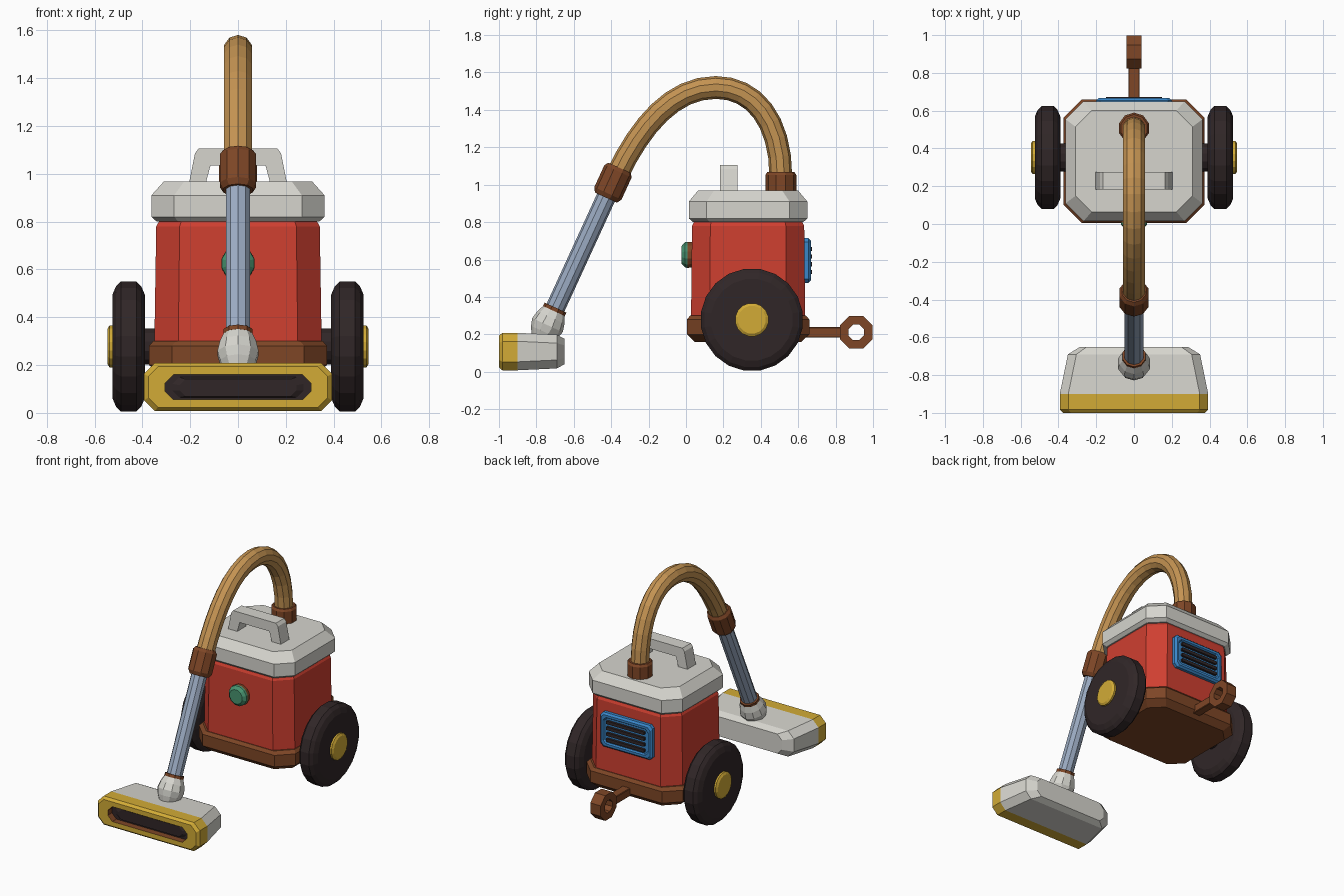
import bpy, bmesh, math
from mathutils import Vector
from mathutils.geometry import interpolate_bezier

if "Cube" in bpy.data.objects:
    bpy.data.objects.remove(bpy.data.objects["Cube"], do_unlink=True)


def material(name, rgb):
    lin = [((c / 255 + 0.055) / 1.055) ** 2.4 for c in rgb]
    m = bpy.data.materials.new(name)
    m.use_nodes = True
    m.diffuse_color = (*lin, 1)
    m.node_tree.nodes["Principled BSDF"].inputs["Base Color"].default_value = (*lin, 1)
    return m


red = material("red_paint", (207, 63, 48))
grey = material("light_grey", (214, 213, 206))
brown = material("brown", (126, 70, 38))
dark = material("dark_rubber", (48, 38, 39))
tan = material("tan_hose", (196, 147, 82))
steel = material("steel_blue", (155, 171, 194))
yellow = material("yellow", (210, 171, 54))
blue = material("blue", (57, 134, 200))
green = material("green", (72, 148, 112))


def loft(name, rings, mats, segment_mats=None, closed=False, cap_mats=(0, 0)):
    """Skin a list of equal point rings; each band may have its own material."""
    bm = bmesh.new()
    loops = [[bm.verts.new(p) for p in ring] for ring in rings]
    n, count = len(loops[0]), len(loops)
    for i in range(count if closed else count - 1):
        a, b = loops[i], loops[(i + 1) % count]
        for j in range(n):
            k = (j + 1) % n
            f = bm.faces.new((a[j], a[k], b[k], b[j]))
            f.material_index = segment_mats[i] if segment_mats else 0
    if not closed:
        for loop, index in zip((loops[0], loops[-1]), cap_mats):
            bm.faces.new(loop).material_index = index
    bmesh.ops.recalc_face_normals(bm, faces=bm.faces)
    mesh = bpy.data.meshes.new(name)
    bm.to_mesh(mesh)
    bm.free()
    for m in mats:
        mesh.materials.append(m)
    obj = bpy.data.objects.new(name, mesh)
    bpy.context.collection.objects.link(obj)
    return obj


def octagon(hx, hy, c):
    """Rectangle with cut corners."""
    return [(hx, c - hy), (hx, hy - c), (hx - c, hy), (c - hx, hy),
            (-hx, hy - c), (-hx, c - hy), (c - hx, -hy), (hx - c, -hy)]


def flat_ring(hx, hy, c, z):
    return [(x, y + 0.332, z) for x, y in octagon(hx, hy, c)]


def upright_ring(hx, hz, c, y, z):
    return [(x, y, v + z) for x, v in octagon(hx, hz, c)]


def circle(origin, direction, radius, sides):
    q = Vector(direction).to_track_quat("Z", "Y")
    turns = [math.tau * (i + 0.5) / sides for i in range(sides)]
    return [Vector(origin) + q @ Vector((math.cos(t), math.sin(t), 0)) * radius for t in turns]


def lathe(name, profile, origin, direction, sides, mats, segment_mats=None, closed=False, cap_mats=(0, 0)):
    """Profile points are (distance along the axis, radius)."""
    d = Vector(direction).normalized()
    rings = [circle(Vector(origin) + d * t, d, r, sides) for t, r in profile]
    return loft(name, rings, mats, segment_mats, closed, cap_mats)


# Canister
loft("base_bumper", [flat_ring(0.33, 0.285, 0.085, 0.16), flat_ring(0.372, 0.327, 0.095, 0.2),
                     flat_ring(0.372, 0.327, 0.095, 0.28), flat_ring(0.355, 0.31, 0.095, 0.3)], [brown])
loft("body", [flat_ring(0.35, 0.305, 0.1, 0.28), flat_ring(0.342, 0.3, 0.098, 0.78),
              flat_ring(0.325, 0.285, 0.09, 0.81)], [red])
loft("lid", [flat_ring(0.34, 0.295, 0.09, 0.8), flat_ring(0.362, 0.317, 0.095, 0.82),
             flat_ring(0.362, 0.317, 0.095, 0.91), flat_ring(0.31, 0.268, 0.085, 0.968)], [grey])

# Carry handle
half = [(0.205, 0.96), (0.18, 1.085), (0.165, 1.105)]
inner = [(0.115, 1.035), (0.135, 0.96)]
outline = half + [(-x, z) for x, z in reversed(half)] + [(-x, z) for x, z in reversed(inner)] + inner
loft("carry_handle", [[(x, y, z) for x, z in outline] for y in (0.182, 0.275)], [grey])

# Wheels
for side, label in ((1, "left"), (-1, "right")):
    axis, centre = (side, 0, 0), (0, 0.352, 0.278)
    lathe(label + "_wheel", [(0.39, 0.22), (0.405, 0.255), (0.425, 0.275), (0.49, 0.275),
                             (0.51, 0.255), (0.525, 0.22)], centre, axis, 20, [dark])
    lathe(label + "_axle", [(0.3, 0.078), (0.4, 0.078)], centre, axis, 12, [dark])
    lathe(label + "_hubcap", [(0.5, 0.09), (0.537, 0.09), (0.546, 0.075)], centre, axis, 16, [yellow])

# Front button
lathe("front_button", [(0, 0.07), (0.025, 0.072), (0.037, 0.07), (0.055, 0.05)],
      (0, 0.032, 0.625), (0, -1, 0), 12, [brown, green], [0, 1, 1], cap_mats=(0, 1))

# Rear vent
loft("rear_vent", [upright_ring(hx, hz, 0.02, y, 0.595) for hx, hz, y in
                   ((0.2, 0.12, 0.62), (0.2, 0.12, 0.655), (0.188, 0.108, 0.667),
                    (0.172, 0.092, 0.667), (0.165, 0.085, 0.657))], [blue])
for i in range(4):
    z = 0.595 + (i - 1.5) * 0.041
    loft("vent_slot_%d" % (i + 1), [upright_ring(0.148, 0.011, 0.004, y, z) for y in (0.65, 0.673)], [dark])

# Rear hitch
loft("hitch_bar", [upright_ring(0.03, 0.028, 0.004, y, 0.211) for y in (0.6, 0.832)], [brown])
lathe("hitch_ring", [(-0.04, 0.095), (0.04, 0.095), (0.04, 0.045), (-0.04, 0.045)],
      (0, 0.91, 0.211), (1, 0, 0), 8, [brown], closed=True)

# Hose and wand
lathe("hose_socket", [(0, 0.083), (0.09, 0.083), (0.105, 0.073)], (0, 0.507, 0.962), (0, 0, 1), 10, [brown])
bends = [[(0.507, 1.04), (0.507, 1.35), (0.36, 1.52), (0.16, 1.52)],
         [(0.16, 1.52), (-0.07, 1.52), (-0.24, 1.32), (-0.37, 1.05)]]
path = []
for bend in bends:
    a, b, c, d = [Vector((0, y, z)) for y, z in bend]
    path += interpolate_bezier(a, b, c, d, 9)[1 if path else 0:]
rings = []
for i, p in enumerate(path):
    tangent = path[min(i + 1, len(path) - 1)] - path[max(i - 1, 0)]
    across = Vector((1, 0, 0)).cross(tangent).normalized()
    turns = [math.tau * (j + 0.5) / 10 for j in range(10)]
    rings.append([p + Vector((math.cos(t), 0, 0)) * 0.061 + across * math.sin(t) * 0.061 for t in turns])
loft("hose", rings, [tan])

top, down = (0, -0.355, 1.09), (0, -0.417, -0.909)
lathe("wand_cuff", [(0, 0.066), (0.02, 0.08), (0.15, 0.08), (0.175, 0.065)], top, down, 10, [brown])
lathe("wand", [(0.1, 0.052), (0.86, 0.052)], top, down, 10, [steel])
lathe("wand_ring", [(0.822, 0.064), (0.842, 0.064)], top, down, 10, [brown])
lathe("swivel_joint", [(0.838, 0.062), (0.88, 0.08), (0.925, 0.09), (0.965, 0.078), (1.02, 0.05)],
      top, down, 10, [grey])

# Floor nozzle: recessed mouth, yellow bumper, grey tapered shell
sections = [(0.305, 0.052, 0.035, -0.955), (0.305, 0.052, 0.035, -1.0), (0.375, 0.085, 0.04, -1.0),
            (0.393, 0.1, 0.045, -0.982), (0.393, 0.1, 0.045, -0.9), (0.35, 0.09, 0.045, -0.69),
            (0.285, 0.068, 0.035, -0.65)]
loft("floor_nozzle", [upright_ring(hx, hz, c, y, 0.108) for hx, hz, c, y in sections],
     [brown, yellow, grey, dark], [0, 1, 1, 1, 2, 2], cap_mats=(3, 2))
loft("nozzle_brush", [upright_ring(0.285, 0.045, 0.03, -0.95, 0.108),
                      upright_ring(0.245, 0.036, 0.025, -0.968, 0.105)], [dark])
